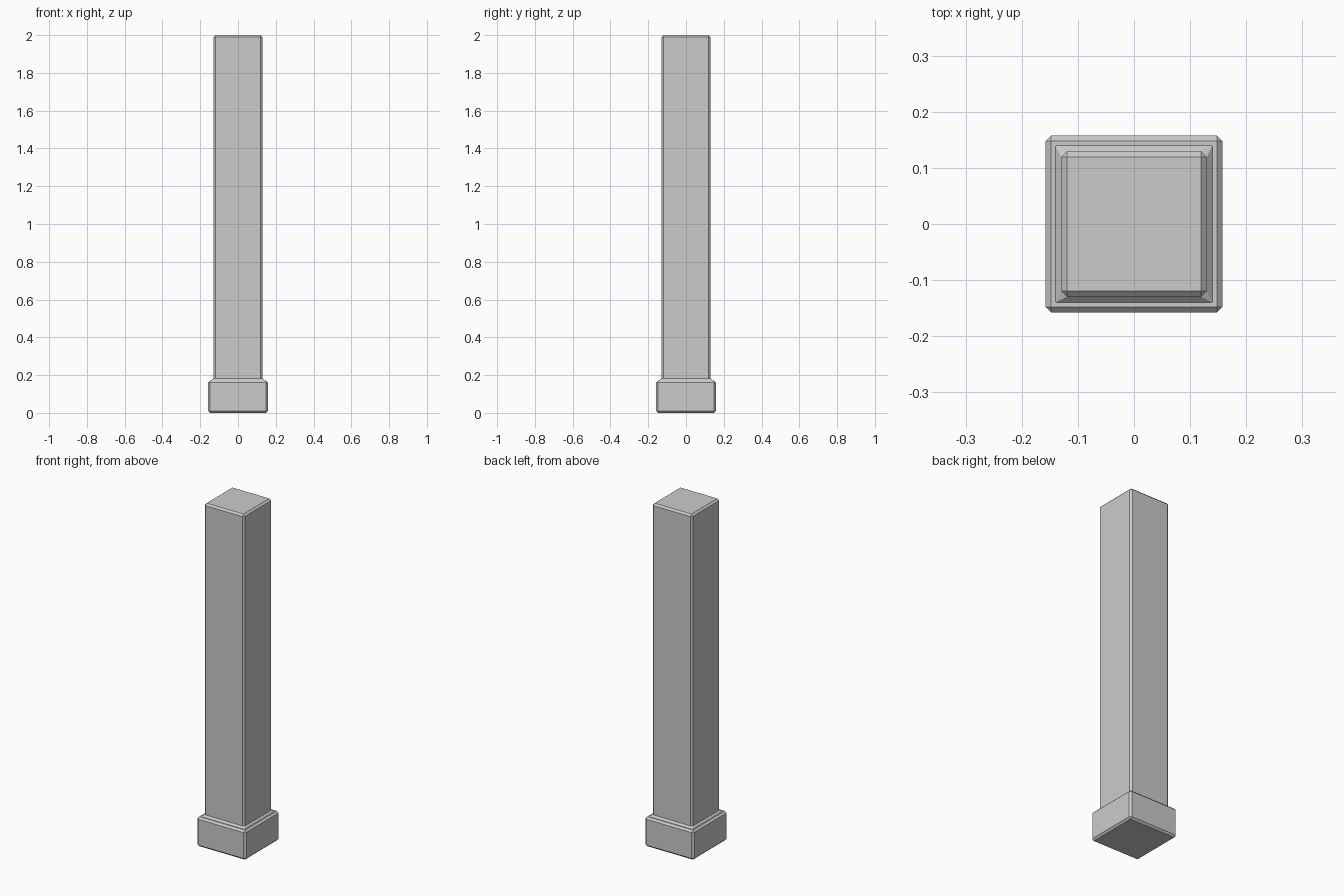
import bpy, bmesh

if "Cube" in bpy.data.objects:
    bpy.data.objects.remove(bpy.data.objects["Cube"])

BASE_HALF, BASE_TOP = 0.158, 0.172
SHAFT_HALF, HEIGHT = 0.118, 2.0
BEVEL = 0.0105

bm = bmesh.new()

# Square plinth
bmesh.ops.create_cube(bm, size=1)
for v in bm.verts:
    v.co.x *= 2 * BASE_HALF
    v.co.y *= 2 * BASE_HALF
    v.co.z = (v.co.z + 0.5) * BASE_TOP

# Shaft rising from the inset top face
bm.normal_update()
top = max(bm.faces, key=lambda f: f.calc_center_median().z)
bmesh.ops.inset_region(bm, faces=[top], thickness=BASE_HALF - SHAFT_HALF)
shaft = bmesh.ops.extrude_discrete_faces(bm, faces=[top])["faces"][0]
for v in shaft.verts:
    v.co.z = HEIGHT
bmesh.ops.recalc_face_normals(bm, faces=bm.faces)

mesh = bpy.data.meshes.new("square_post")
bm.to_mesh(mesh)
bm.free()
post = bpy.data.objects.new("square_post", mesh)
bpy.context.collection.objects.link(post)

# Single chamfer on all sharp edges, including the joint at the plinth
bevel = post.modifiers.new("chamfer", "BEVEL")
bevel.width = BEVEL
bevel.segments = 1
bevel.limit_method = "ANGLE"
